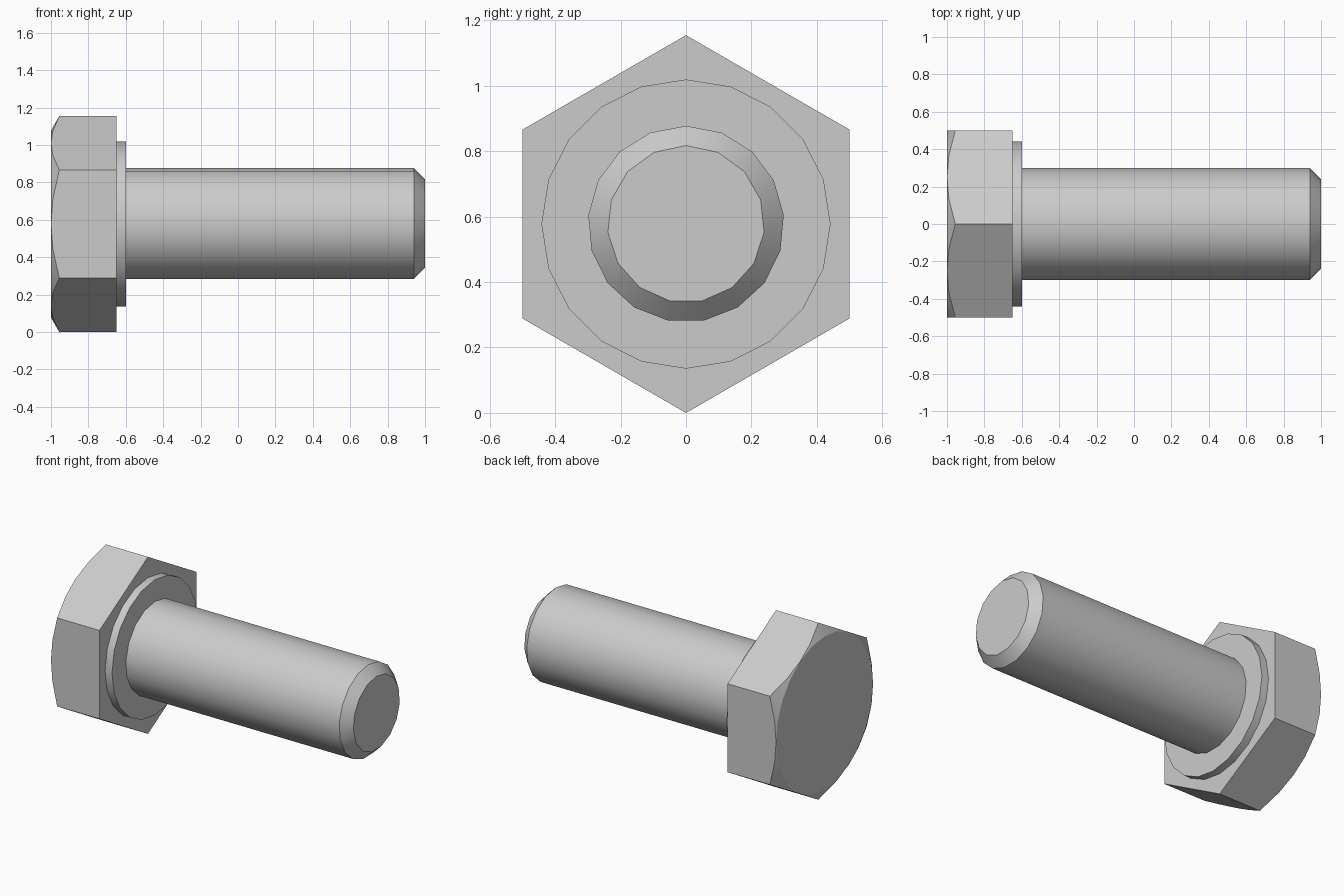
import bpy, bmesh
from math import sin, cos, pi, tan, radians

if "Cube" in bpy.data.objects:
    bpy.data.objects.remove(bpy.data.objects["Cube"])

CZ = 1 / 3 ** 0.5  # axis height = hex corner radius


def ring(n, r, x):
    """Regular polygon across the x axis, first corner pointing up."""
    return [(x, r * sin(2 * pi * i / n), CZ + r * cos(2 * pi * i / n)) for i in range(n)]


def hull(name, points, open_start=False):
    """Convex solid through the given cross-sections."""
    bm = bmesh.new()
    for p in points:
        bm.verts.new(p)
    bmesh.ops.remove_doubles(bm, verts=bm.verts[:], dist=1e-4)
    bmesh.ops.convex_hull(bm, input=bm.verts[:])
    bmesh.ops.dissolve_limit(bm, angle_limit=radians(1), verts=bm.verts[:], edges=bm.edges[:])
    bmesh.ops.recalc_face_normals(bm, faces=bm.faces[:])
    if open_start:  # drop the cap hidden against the neighbouring part
        caps = [f for f in bm.faces if f.normal.x < -0.99]
        bmesh.ops.delete(bm, geom=caps, context='FACES_ONLY')
    mesh = bpy.data.meshes.new(name)
    bm.to_mesh(mesh)
    bm.free()
    ob = bpy.data.objects.new(name, mesh)
    bpy.context.collection.objects.link(ob)
    bpy.ops.object.select_all(action='DESELECT')
    ob.select_set(True)
    bpy.context.view_layer.objects.active = ob
    bpy.ops.object.shade_smooth_by_angle(angle=radians(25))
    return ob


# Hex head: a round end face, and 30 degree cone arcs where the chamfer cuts the flats
arcs = []
for i in range(24):
    a = 2 * pi * i / 24
    off = (a % (pi / 3)) - pi / 6
    r = 0.5 / cos(off)
    arcs.append((-1 + (r - 0.5) * tan(pi / 6), r * sin(a), CZ + r * cos(a)))
hull("hex_head", ring(24, 0.5, -1) + arcs + ring(6, CZ, -0.65))

# Washer face under the head
hull("washer_face", ring(20, 0.442, -0.65) + ring(20, 0.442, -0.6), True)

# Shank with chamfered tip
hull("shank", ring(17, 0.3, -0.6) + ring(17, 0.3, 0.94) + ring(15, 0.24, 1), True)
